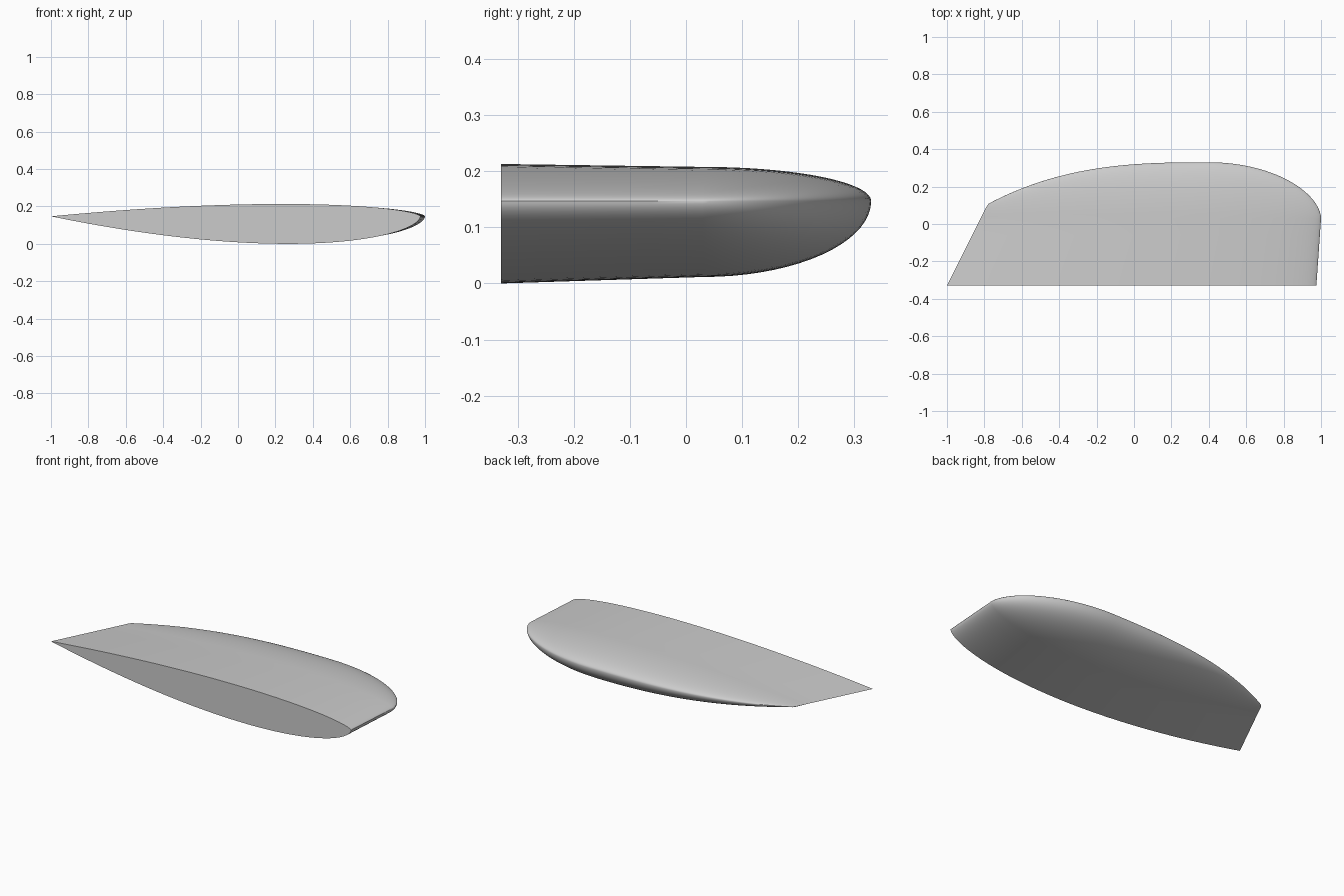
import bpy
import bmesh
import math

cube = bpy.data.objects.get("Cube")
if cube:
    bpy.data.objects.remove(cube, do_unlink=True)

COLUMNS, SPAN_ROWS, TIP_ROWS = 72, 4, 18
ROOT_Y, BREAK_Y, TIP_Y = -0.33, 0.03, 0.33
MID_Z = 0.147


def swell(c, power):
    """Foil half thickness, 0 to 1, at chord fraction c from the nose."""
    peak = power / (power + 1)
    return c ** power * (1 - c) / (peak ** power * (1 - peak))


def tip_edge(x):
    """Spanwise position of the rounded tip outline."""
    if x > 0.4:
        rest = max(0, 1 - ((x - 0.4) / 0.6) ** 2)
        return BREAK_Y + (TIP_Y - BREAK_Y) * rest ** 0.56
    return max(BREAK_Y, min(BREAK_Y + 2 * (x + 0.82), TIP_Y - 0.14 * (0.4 - x) ** 2.8))


def surface_point(i, j, side):
    """Point on the upper (side 1) or lower (side -1) skin."""
    s = (1 - math.cos(math.pi * i / COLUMNS)) / 2
    f = min(1, j / SPAN_ROWS)
    tail = -1 + 0.18 * f
    nose = 0.975 + 0.025 * f
    x = tail + (nose - tail) * s
    scale = (nose - tail) / 1.975
    if side > 0:
        height = 0.066 * scale * swell(1 - s, 0.6)
    else:
        height = 0.147 * scale * swell(1 - s, 0.56)
    y = ROOT_Y + (BREAK_Y - ROOT_Y) * f
    if j > SPAN_ROWS:
        # Elliptical closing towards the outline
        a = math.pi / 2 * (j - SPAN_ROWS) / TIP_ROWS
        y = BREAK_Y + (tip_edge(x) - BREAK_Y) * math.sin(a)
        height *= math.cos(a)
    return x, y, MID_Z + side * height


# Skins
bm = bmesh.new()
root_loop = []
for side in (1, -1):
    grid = [[bm.verts.new(surface_point(i, j, side)) for i in range(COLUMNS + 1)]
            for j in range(SPAN_ROWS + TIP_ROWS + 1)]
    for low, high in zip(grid, grid[1:]):
        for i in range(COLUMNS):
            bm.faces.new((low[i], low[i + 1], high[i + 1], high[i]))
    root_loop += grid[0] if side > 0 else grid[0][-2:0:-1]

# Flat root cap
bm.faces.new(root_loop)
bmesh.ops.remove_doubles(bm, verts=bm.verts, dist=0.00005)
bmesh.ops.recalc_face_normals(bm, faces=bm.faces)
mesh = bpy.data.meshes.new("wing_tip")
bm.to_mesh(mesh)
bm.free()

# Colour
gray = bpy.data.materials.new("light gray")
gray.use_nodes = True
gray.diffuse_color = (0.6, 0.6, 0.6, 1)
gray.node_tree.nodes["Principled BSDF"].inputs["Base Color"].default_value = gray.diffuse_color
mesh.materials.append(gray)

wing = bpy.data.objects.new("wing_tip", mesh)
bpy.context.collection.objects.link(wing)
bpy.ops.object.select_all(action="DESELECT")
wing.select_set(True)
bpy.context.view_layer.objects.active = wing
bpy.ops.object.shade_smooth_by_angle(angle=math.radians(35))
